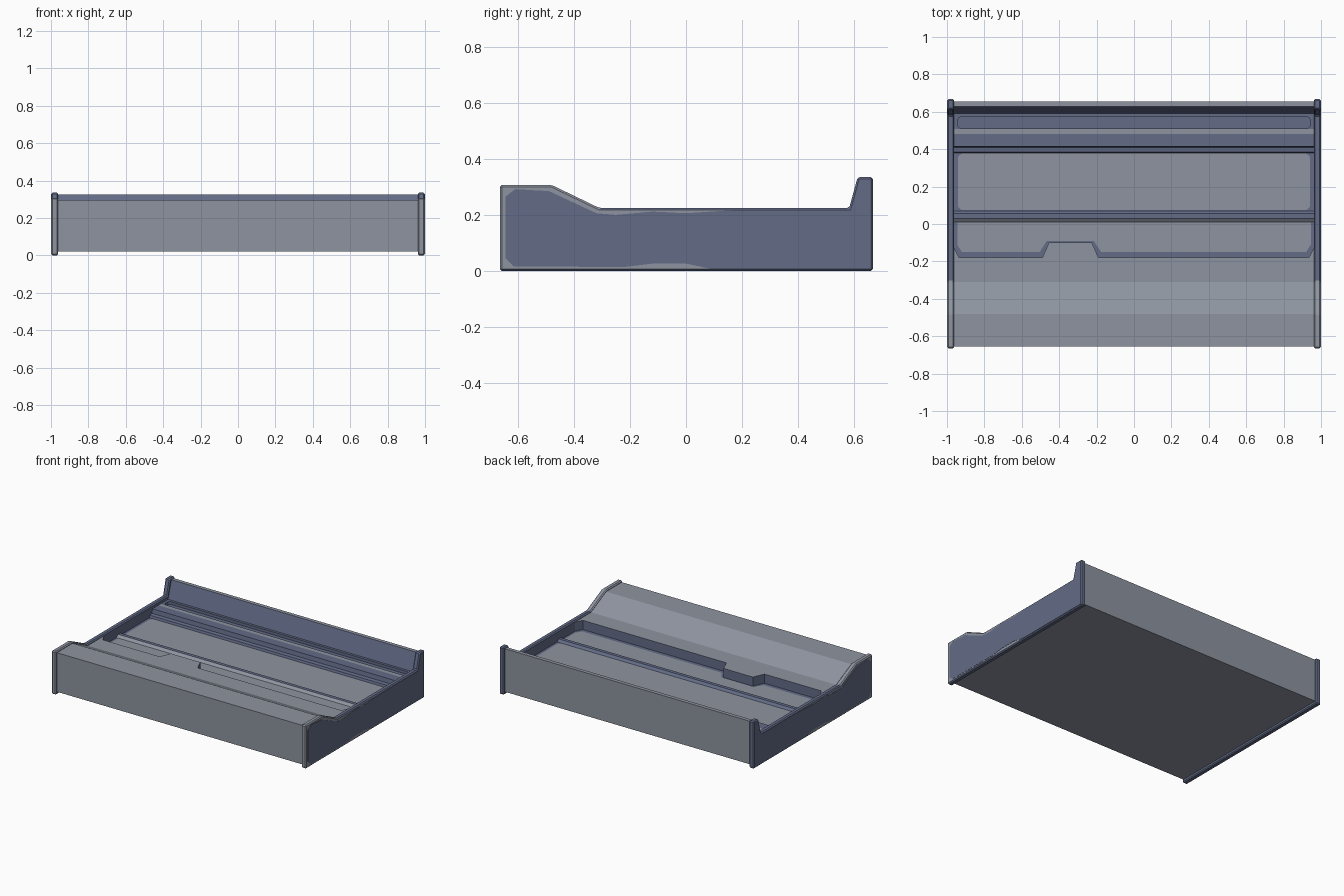
import bpy, bmesh, math
from mathutils import Vector

if "Cube" in bpy.data.objects:
    bpy.data.objects.remove(bpy.data.objects["Cube"])


def material(name, rgb):
    m = bpy.data.materials.new(name)
    m.diffuse_color = (*rgb, 1)
    m.use_nodes = True
    m.node_tree.nodes["Principled BSDF"].inputs["Base Color"].default_value = m.diffuse_color
    return m


GREY = material("warm grey", (0.27, 0.295, 0.35))
BLUE = material("slate blue", (0.125, 0.15, 0.245))
G, B = 0, 1


def extrude(name, pts, axis, a, b, mats=G, caps=G, bevel=0.0):
    """Extrude a closed outline along x (points are y,z) or z (points are x,y)."""
    def place(p, t):
        return (t, p[0], p[1]) if axis == "x" else (p[0], p[1], t)
    bm = bmesh.new()
    lo = [bm.verts.new(place(p, a)) for p in pts]
    hi = [bm.verts.new(place(p, b)) for p in pts]
    n = len(pts)
    for f in (bm.faces.new(lo[::-1]), bm.faces.new(hi)):
        f.material_index = caps
    for i in range(n):
        j = (i + 1) % n
        f = bm.faces.new((lo[i], lo[j], hi[j], hi[i]))
        f.material_index = mats if isinstance(mats, int) else mats[i]
    bmesh.ops.recalc_face_normals(bm, faces=bm.faces)
    if bevel:
        bmesh.ops.bevel(bm, geom=bm.edges[:], offset=bevel, segments=1,
                        affect="EDGES", profile=0.5)
    me = bpy.data.meshes.new(name)
    bm.to_mesh(me)
    bm.free()
    me.materials.append(GREY)
    me.materials.append(BLUE)
    ob = bpy.data.objects.new(name, me)
    bpy.context.collection.objects.link(ob)
    return ob


def rounded_rect(x0, y0, x1, y1, r, steps=4):
    pts = []
    for k, (cx, cy) in enumerate([(x1 - r, y1 - r), (x0 + r, y1 - r),
                                  (x0 + r, y0 + r), (x1 - r, y0 + r)]):
        for s in range(steps + 1):
            t = math.pi / 2 * (k + s / steps)
            pts.append((cx + r * math.cos(t), cy + r * math.sin(t)))
    return pts


# main body: one cross-section (y, z, colour of the strip that follows)
section = [
    (-0.655, 0.02, G), (-0.655, 0.297, G), (-0.48, 0.297, G), (-0.31, 0.215, G),
    (-0.25, 0.215, B), (-0.25, 0.15, B),                       # front deck, tray
    (0.01, 0.15, G), (0.03, 0.166, B), (0.055, 0.166, B), (0.07, 0.15, B),  # rib
    (0.38, 0.15, B), (0.385, 0.166, B), (0.41, 0.17, B), (0.415, 0.20, B),  # steps
    (0.48, 0.20, G), (0.507, 0.20, B), (0.59, 0.20, B),        # rear shelf
    (0.628, 0.325, G), (0.655, 0.325, G), (0.655, 0.02, G)]    # rear wall
body = extrude("main_body", [p[:2] for p in section], "x", -0.966, 0.966,
               [p[2] for p in section])

# long rounded slot in the rear shelf
cutter = extrude("slot_cutter", rounded_rect(-0.943, 0.512, 0.943, 0.572, 0.02),
                 "z", 0.18, 0.25, B, B)
cutter.hide_render = True
mod = body.modifiers.new("slot", "BOOLEAN")
mod.operation = "DIFFERENCE"
mod.solver = "EXACT"
mod.object = cutter
bpy.context.view_layer.objects.active = body
bpy.ops.object.modifier_apply(modifier=mod.name)
bpy.data.objects.remove(cutter)

# deck lip with the raised tab reaching into the tray
lip = [(-0.966, -0.25), (0.966, -0.25), (0.966, -0.12), (0.935, -0.18),
       (-0.19, -0.18), (-0.225, -0.10), (-0.455, -0.10), (-0.49, -0.18),
       (-0.935, -0.18), (-0.966, -0.12)]
lip_ob = extrude("deck_lip", lip, "z", 0.149, 0.215, B, G)

# grey floor panels laid on the blue tray
extrude("rear_tray_floor", rounded_rect(-0.942, 0.074, 0.942, 0.377, 0.03),
        "z", 0.149, 0.152)
front_floor = [(-0.945, 0.008), (-0.945, -0.11), (-0.92, -0.15), (-0.505, -0.15),
               (-0.465, -0.09), (-0.215, -0.09), (-0.175, -0.15), (0.92, -0.15),
               (0.945, -0.11), (0.945, 0.008)]
extrude("front_tray_floor", front_floor, "z", 0.149, 0.152)

# side panels with stepped outline and blue outer faces
panel = [(-0.665, 0), (0.667, 0), (0.667, 0.335), (0.613, 0.335), (0.583, 0.225),
         (-0.31, 0.225), (-0.48, 0.307), (-0.665, 0.307)]
patch = [(-0.645, 0.045), (-0.615, 0.016), (-0.22, 0.014), (-0.12, 0.026),
         (0.0, 0.026), (0.09, 0.007), (0.659, 0.007), (0.659, 0.328),
         (0.618, 0.328), (0.589, 0.217), (0.17, 0.217), (0.0, 0.206),
         (-0.12, 0.212), (-0.25, 0.2), (-0.32, 0.206), (-0.49, 0.285),
         (-0.61, 0.292), (-0.645, 0.265)]
for side, s in (("left", -1), ("right", 1)):
    ob = extrude(side + "_side_panel", panel, "x", s * 0.962, s * 0.9985,
                 bevel=0.007)
    for f in ob.data.polygons:
        inner = f.normal.x * s < -0.9
        outer = f.normal.x * s > 0.9
        front = f.center.y < -0.3
        f.material_index = B if inner or not (front or outer) else G
    extrude(side + "_panel_face", patch, "x", s * 0.997, s * 1.0, B, B)
